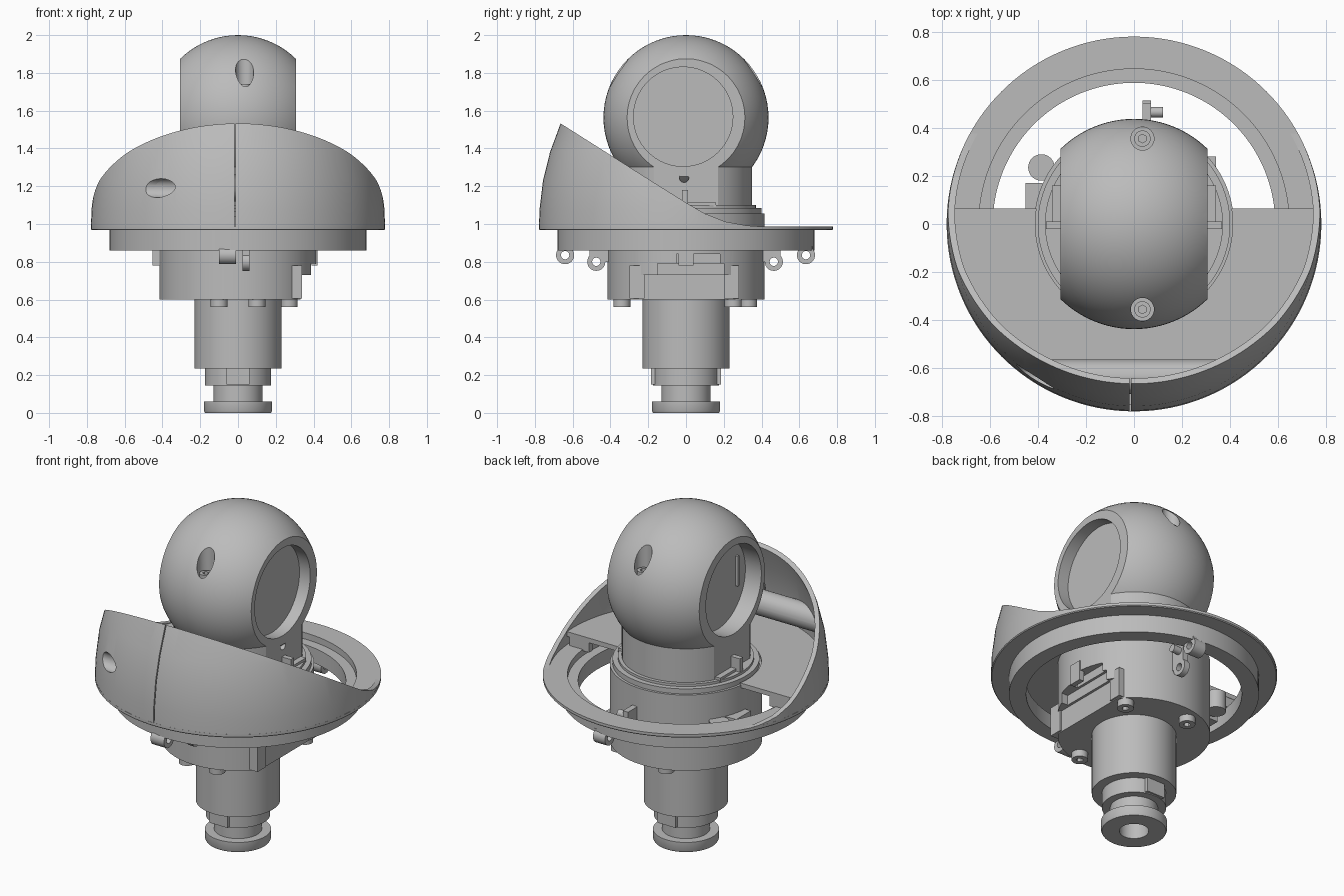
import bpy, bmesh, math
from mathutils import Vector, Matrix

old = bpy.data.objects.get("Cube")
if old:
    bpy.data.objects.remove(old, do_unlink=True)

# One plain grey for everything
grey = bpy.data.materials.new("plain_grey")
grey.use_nodes = True
COL = (0.5, 0.5, 0.5, 1)
grey.diffuse_color = COL
grey.node_tree.nodes["Principled BSDF"].inputs["Base Color"].default_value = COL


def make(name, bm):
    bmesh.ops.remove_doubles(bm, verts=bm.verts, dist=1e-5)
    bmesh.ops.recalc_face_normals(bm, faces=bm.faces)
    me = bpy.data.meshes.new(name)
    bm.to_mesh(me)
    bm.free()
    me.materials.append(grey)
    ob = bpy.data.objects.new(name, me)
    bpy.context.collection.objects.link(ob)
    return ob


def lathe(name, profile, steps=96):
    """Spin a closed (radius, z) profile around z."""
    bm = bmesh.new()
    vs = [bm.verts.new((r, 0, z)) for r, z in profile]
    es = [bm.edges.new((vs[i], vs[(i + 1) % len(vs)])) for i in range(len(vs))]
    bmesh.ops.spin(bm, geom=vs + es, cent=(0, 0, 0), axis=(0, 0, 1),
                   angle=math.tau, steps=steps, use_duplicate=False)
    bmesh.ops.remove_doubles(bm, verts=bm.verts, dist=1e-5)
    bmesh.ops.dissolve_degenerate(bm, edges=bm.edges, dist=1e-6)
    return make(name, bm)


def box(name, x0, x1, y0, y1, z0, z1):
    bm = bmesh.new()
    bmesh.ops.create_cube(bm, size=1)
    for v in bm.verts:
        v.co = ((x0 + x1) / 2 + v.co.x * (x1 - x0),
                (y0 + y1) / 2 + v.co.y * (y1 - y0),
                (z0 + z1) / 2 + v.co.z * (z1 - z0))
    return make(name, bm)


def rod(name, a, b, r, seg=32):
    a, b = Vector(a), Vector(b)
    rot = (b - a).to_track_quat('Z', 'Y').to_matrix().to_4x4()
    bm = bmesh.new()
    bmesh.ops.create_cone(bm, cap_ends=True, segments=seg, radius1=r, radius2=r,
                          depth=(b - a).length,
                          matrix=Matrix.Translation((a + b) / 2) @ rot)
    return make(name, bm)


def prism(name, pts, x0, x1):
    """Extrude a (y, z) outline along x."""
    bm = bmesh.new()
    f = bm.faces.new([bm.verts.new((x0, y, z)) for y, z in pts])
    new = bmesh.ops.extrude_face_region(bm, geom=[f])["geom"]
    bmesh.ops.translate(bm, vec=(x1 - x0, 0, 0),
                        verts=[g for g in new if isinstance(g, bmesh.types.BMVert)])
    return make(name, bm)


def cut(ob, *cutters, op='DIFFERENCE'):
    bpy.context.view_layer.objects.active = ob
    for c in cutters:
        m = ob.modifiers.new("bool", 'BOOLEAN')
        m.operation, m.object, m.solver = op, c, 'EXACT'
        bpy.ops.object.modifier_apply(modifier=m.name)
        bpy.data.objects.remove(c, do_unlink=True)
    return ob


# Stem: flange, groove, collar and shaft, with a blind hole in the foot
lathe("stem", [(0, 0.3), (0.08, 0.3), (0.08, 0), (0.175, 0), (0.18, 0.01), (0.18, 0.06),
               (0.13, 0.06), (0.13, 0.145), (0.175, 0.145), (0.175, 0.235),
               (0.23, 0.235), (0.23, 0.62), (0, 0.62)], 64)
for s in (-1, 1):
    box("collar_key", -0.06, 0.06, s * 0.16 - 0.025, s * 0.16 + 0.025, 0.15, 0.235)

# Motor housing with a stepped flat on its left side
housing = lathe("housing", [(0, 0.6), (0.415, 0.6), (0.415, 1.055), (0.40, 1.055),
                            (0.40, 1.085), (0.37, 1.085), (0.37, 1.1), (0, 1.1)])
cut(housing, box("c", 0.33, 0.6, -0.5, 0.5, 0.5, 0.73),
    box("c", 0.345, 0.6, -0.15, 0.2, 0.5, 0.79),
    box("c", 0.36, 0.6, -0.05, 0.18, 0.5, 0.84))
for y0, y1 in ((0.2, 0.28), (-0.3, -0.22)):
    box("housing_block", 0.28, 0.34, y0, y1, 0.605, 0.78)
box("housing_tab", -0.452, -0.38, 0.03, 0.17, 0.78, 0.9)
rod("housing_boss", (-0.385, 0.235, 0.79), (-0.385, 0.235, 0.9), 0.055)

# Screws under the housing
for x, y in ((-0.1, -0.34), (0.1, -0.34), (-0.1, 0.33), (0.27, 0.25)):
    cut(rod("housing_screw", (x, y, 0.56), (x, y, 0.61), 0.045),
        rod("c", (x, y, 0.54), (x, y, 0.585), 0.02, 6))

# Carrier ring with open centre
lathe("carrier_ring", [(0.587, 0.86), (0.68, 0.86), (0.68, 0.967), (0.774, 0.967),
                       (0.779, 0.972), (0.779, 0.988), (0.645, 0.988), (0.645, 0.95),
                       (0.587, 0.95)], 128)

# Swept cowl: a curved wall cut away towards the back
outer = [(0.779, 0.972), (0.775, 1.08), (0.757, 1.23), (0.72, 1.38), (0.665, 1.53),
         (0.62, 1.63)]
cowl = lathe("cowl", outer + [(r - 0.028, z) for r, z in reversed(outer)], 128)
cut(cowl,
    prism("c", [(-0.9, 1.685), (-0.665, 1.533), (-0.19, 1.232), (0, 1.113), (0.1, 1.055),
                (0.21, 1.012), (0.32, 0.992), (0.42, 0.985), (0.9, 0.985), (0.9, 1.9),
                (-0.9, 1.9)], -1, 1),
    box("c", -0.018, -0.012, -0.9, -0.5, 0.98, 1.8),
    rod("c", (-0.8, -0.635, 1.19), (-0.2, -0.635, 1.19), 0.05))

# Cross tube inside the cowl, trimmed to the wall and bored from the right
tube = rod("cross_tube", (-0.7, -0.635, 1.19), (0.7, -0.635, 1.19), 0.072)
cut(tube, lathe("c", [(0, 0.972)] + [(r - 0.012, z) for r, z in outer] + [(0, 1.63)]),
    op='INTERSECT')
cut(tube, rod("c", (-0.8, -0.635, 1.19), (-0.1, -0.635, 1.19), 0.05))

# Half floor inside the cowl with its edge brackets
floor = lathe("floor", [(0.41, 1.04), (0.752, 1.04), (0.752, 1.068), (0.41, 1.068)])
cut(floor, box("c", -1, 1, 0.065, 1, 0.9, 1.2))
for x0, x1 in ((-0.73, -0.6), (0.6, 0.73)):
    box("floor_bracket", x0, x1, 0.03, 0.063, 0.98, 1.045)

# Hinge lugs in pairs: a plate with an eye, bored along x
for name, y, z, x0, x1, top in (("ring_lug", -0.64, 0.835, -0.1, -0.01, 0.88),
                                ("ring_lug", 0.635, 0.835, 0.06, 0.14, 0.88),
                                ("housing_lug", -0.475, 0.80, 0.025, 0.06, 0.88),
                                ("housing_lug", 0.465, 0.80, 0.035, 0.07, 0.94)):
    lug = rod(name, (x0, y, z), (x1, y, z), 0.048)
    inner = y * 0.84 if name == "housing_lug" else y * 0.96
    lo, hi = sorted((inner, y + math.copysign(0.035, y)))
    cut(lug, box("c", x0, x1, lo, hi, z, top), op='UNION')
    cut(lug, rod("c", (x0 - 0.1, y, z), (x1 + 0.1, y, z), 0.022))
rod("lug_screw", (0.06, 0.465, 0.9), (0.12, 0.465, 0.9), 0.022)
box("side_clip", 0.39, 0.42, -0.04, 0.04, 0.78, 0.9)

# Neck: a drum with flat sides flush with the head, a small hole, ribs and shelves
CHEEK = 0.306
neck = lathe("neck", [(0, 1.09), (0.35, 1.09), (0.35, 1.302), (0, 1.302)], 64)
cut(neck, box("c", CHEEK, 0.5, -0.5, 0.5, 1, 1.5),
    box("c", -0.5, -CHEEK, -0.5, 0.5, 1, 1.5),
    rod("c", (0.2, -0.01, 1.245), (0.5, -0.01, 1.245), 0.025))
for s in (-1, 1):
    x0, x1 = sorted((s * 0.29, s * 0.365))
    box("neck_rib", x0, x1, -0.02, 0.01, 1.09, 1.18)
    x0, x1 = sorted((s * 0.29, s * 0.34))
    box("neck_shelf", x0, x1, -0.02, 0.16, 1.09, 1.115)

# Ball head: sphere with flat cheeks, round recesses and two sunk screws
CZ, R = 1.563, 0.437
arc = [(R * math.cos(math.radians(a)), CZ + R * math.sin(math.radians(a)))
       for a in range(-90, 91, 5)]
arc[0], arc[-1] = (0, CZ - R), (0, CZ + R)
head = lathe("head", arc, 96)
cut(head, box("c", CHEEK, 0.6, -1, 1, 1, 2.2), box("c", -0.6, -CHEEK, -1, 1, 1, 2.2),
    rod("c", (0.235, -0.015, CZ + 0.005), (0.5, -0.015, CZ + 0.005), 0.263, 64),
    rod("c", (-0.5, -0.015, CZ + 0.005), (-0.2, -0.015, CZ + 0.005), 0.263, 64))
for y in (-0.355, 0.355):
    cut(head, rod("c", (0.035, y, 1.70), (0.035, y, 2.1), 0.048))
    cut(rod("head_screw", (0.035, y, 1.69), (0.035, y, 1.74), 0.034),
        rod("c", (0.035, y, 1.715), (0.035, y, 1.8), 0.018, 6))
box("recess_bar", -0.215, -0.195, -0.2, -0.185, 1.5, 1.68)

# Smooth round surfaces, keep edges crisp
bpy.ops.object.select_all(action='DESELECT')
for ob in bpy.context.collection.objects:
    if ob.type == 'MESH' and ob.data.materials and ob.data.materials[0] == grey:
        ob.select_set(True)
        bpy.context.view_layer.objects.active = ob
bpy.ops.object.shade_smooth_by_angle(angle=math.radians(30))
